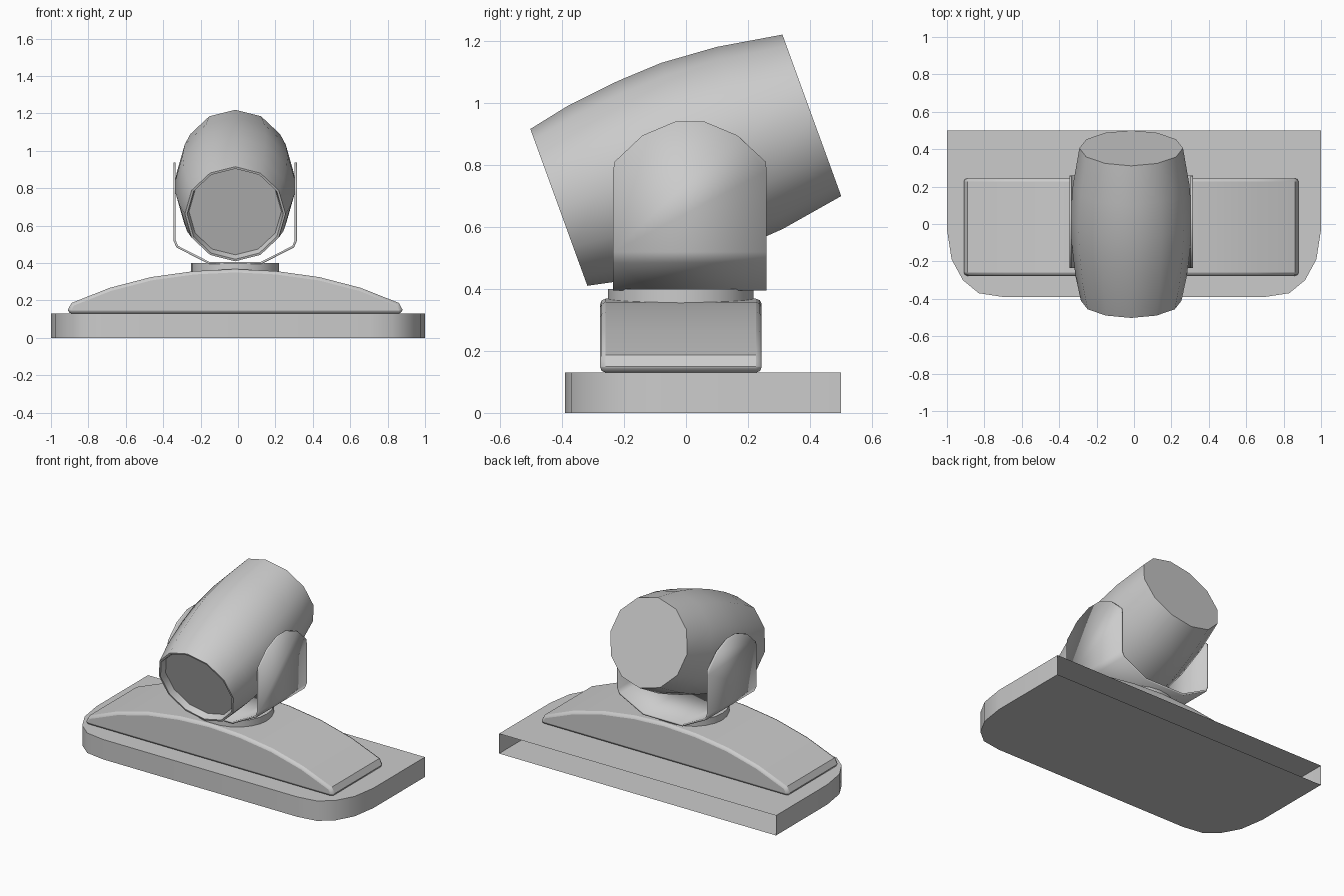
import bpy, bmesh, math
from mathutils import Matrix, Vector

if "Cube" in bpy.data.objects:
    bpy.data.objects.remove(bpy.data.objects["Cube"])

CX = -0.015  # the upper parts sit slightly left of the base centre


def make(name, verts, faces, angle=35, mods=()):
    bm = bmesh.new()
    vs = [bm.verts.new(v) for v in verts]
    for f in faces:
        bm.faces.new([vs[i] for i in f])
    bmesh.ops.recalc_face_normals(bm, faces=bm.faces)
    me = bpy.data.meshes.new(name)
    bm.to_mesh(me)
    bm.free()
    ob = bpy.data.objects.new(name, me)
    bpy.context.collection.objects.link(ob)
    for kind, settings in mods:
        m = ob.modifiers.new(kind.title(), kind)
        for k, v in settings.items():
            setattr(m, k, v)
    bpy.ops.object.select_all(action='DESELECT')
    bpy.context.view_layer.objects.active = ob
    ob.select_set(True)
    bpy.ops.object.shade_smooth_by_angle(angle=math.radians(angle))
    return ob


def prism(name, low, high, skip=(), **kw):
    n = len(low)
    faces = [tuple(range(n)), tuple(range(n, 2 * n))]
    faces += [(i, (i + 1) % n, n + (i + 1) % n, n + i) for i in range(n) if i not in skip]
    return make(name, low + high, faces, **kw)


# Base plate with rounded front corners and an open back
half = [(1, 0.5), (1, -0.03), (0.975, -0.19), (0.915, -0.30), (0.83, -0.37), (0.70, -0.39)]
outline = half + [(-x, y) for x, y in reversed(half)]
prism("base_plate", [(x, y, 0) for x, y in outline], [(x, y, 0.13) for x, y in outline],
      skip=(len(outline) - 1,))

# Arched hump
arc = [(0, 0.368), (0.22, 0.357), (0.45, 0.325), (0.67, 0.268), (0.875, 0.187), (0.895, 0.15), (0.89, 0.13)]
prof = [(-x, z) for x, z in reversed(arc)] + arc[1:]
prism("arched_hump", [(x + CX, -0.277, z) for x, z in prof], [(x + CX, 0.244, z) for x, z in prof],
      mods=[('BEVEL', dict(width=0.022, segments=2, limit_method='ANGLE', angle_limit=math.radians(60)))])

# Swivel disc
ring = [(CX + 0.235 * math.cos(i * math.tau / 24), -0.017 + 0.235 * math.sin(i * math.tau / 24)) for i in range(24)]
prism("swivel_disc", [(x, y, 0.34) for x, y in ring], [(x, y, 0.4) for x, y in ring])

# Yoke: bent sheet with two rounded ears
Y0, Y1 = -0.235, 0.26
bend = [(-0.324, 0.52), (-0.31, 0.488), (-0.14, 0.401), (0.14, 0.401), (0.31, 0.488), (0.324, 0.52)]
ear = [(Y0, 0.78), (-0.23, 0.81), (-0.14, 0.895), (-0.035, 0.939), (0.06, 0.939), (0.165, 0.895), (0.257, 0.81), (Y1, 0.78)]
verts = [(x + CX, y, z) for x, z in bend for y in (Y0, Y1)]
faces = [(2 * i, 2 * i + 1, 2 * i + 3, 2 * i + 2) for i in range(5)]
for a, b, x in ((0, 1, -0.324), (10, 11, 0.324)):
    s = len(verts)
    verts += [(x + CX, y, z) for y, z in ear]
    faces.append((b, a) + tuple(range(s, s + len(ear))))
make("yoke", verts, faces, mods=[('SOLIDIFY', dict(thickness=0.012, offset=0))])

# Tilted barrel with a recessed front face
stations = [(0.04, 0.247), (0.0, 0.257), (0.0, 0.269), (0.14, 0.298), (0.318, 0.318),
            (0.47, 0.325), (0.656, 0.312), (0.868, 0.277)]
N = 12
tilt = Matrix.Translation((CX, -0.41, 0.6625)) @ Matrix.Rotation(math.radians(20), 4, 'X')
verts = [tilt @ Vector((r * math.cos(i * math.tau / N), t, r * math.sin(i * math.tau / N)))
         for t, r in stations for i in range(N)]
faces = [(k * N + i, k * N + (i + 1) % N, (k + 1) * N + (i + 1) % N, (k + 1) * N + i)
         for k in range(len(stations) - 1) for i in range(N)]
faces += [tuple(range(N)), tuple(range(len(verts) - N, len(verts)))]
make("barrel", verts, faces)
